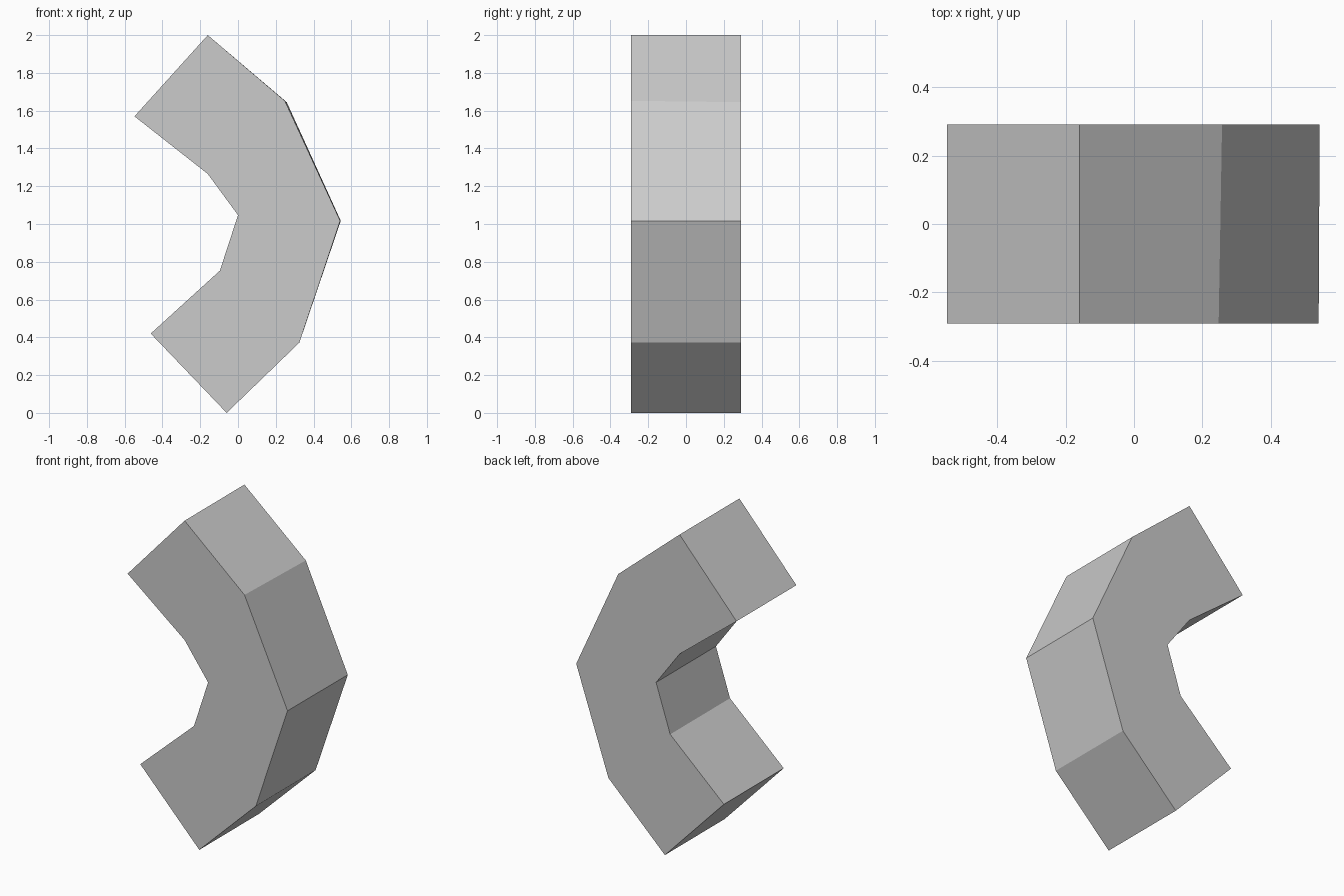
import bpy
import bmesh

cube = bpy.data.objects.get("Cube")
if cube:
    bpy.data.objects.remove(cube, do_unlink=True)

# Single grey material
grey = bpy.data.materials.new("light grey")
grey.use_nodes = True
colour = (0.6, 0.6, 0.6, 1)
grey.diffuse_color = colour
grey.node_tree.nodes["Principled BSDF"].inputs["Base Color"].default_value = colour

# Side profile of the bent block: outer bend upwards, then inner bend downwards
profile = [(-0.06, 0), (0.325, 0.372), (0.541, 1.017), (0.248, 1.652), (-0.16, 2),
           (-0.548, 1.57), (-0.16, 1.265), (0, 1.047), (-0.096, 0.753), (-0.462, 0.42)]
half_depth = 0.291

# Extrude the profile from front to back
bm = bmesh.new()
front = bm.faces.new([bm.verts.new((x, -half_depth, z)) for x, z in profile])
result = bmesh.ops.extrude_face_region(bm, geom=[front], use_keep_orig=True)
back_verts = [v for v in result["geom"] if isinstance(v, bmesh.types.BMVert)]
bmesh.ops.translate(bm, verts=back_verts, vec=(0, 2 * half_depth, 0))

# The back of the upper outer bend is slightly skewed
for v in back_verts:
    if v.co.x > 0.2 and v.co.z > 1.5:
        v.co.x += 0.01
        v.co.z -= 0.007
    elif v.co.x > 0.5:
        v.co.x += 0.003

bmesh.ops.recalc_face_normals(bm, faces=bm.faces)
mesh = bpy.data.meshes.new("curved_block")
bm.to_mesh(mesh)
bm.free()
mesh.materials.append(grey)
block = bpy.data.objects.new("curved_block", mesh)
bpy.context.collection.objects.link(block)
